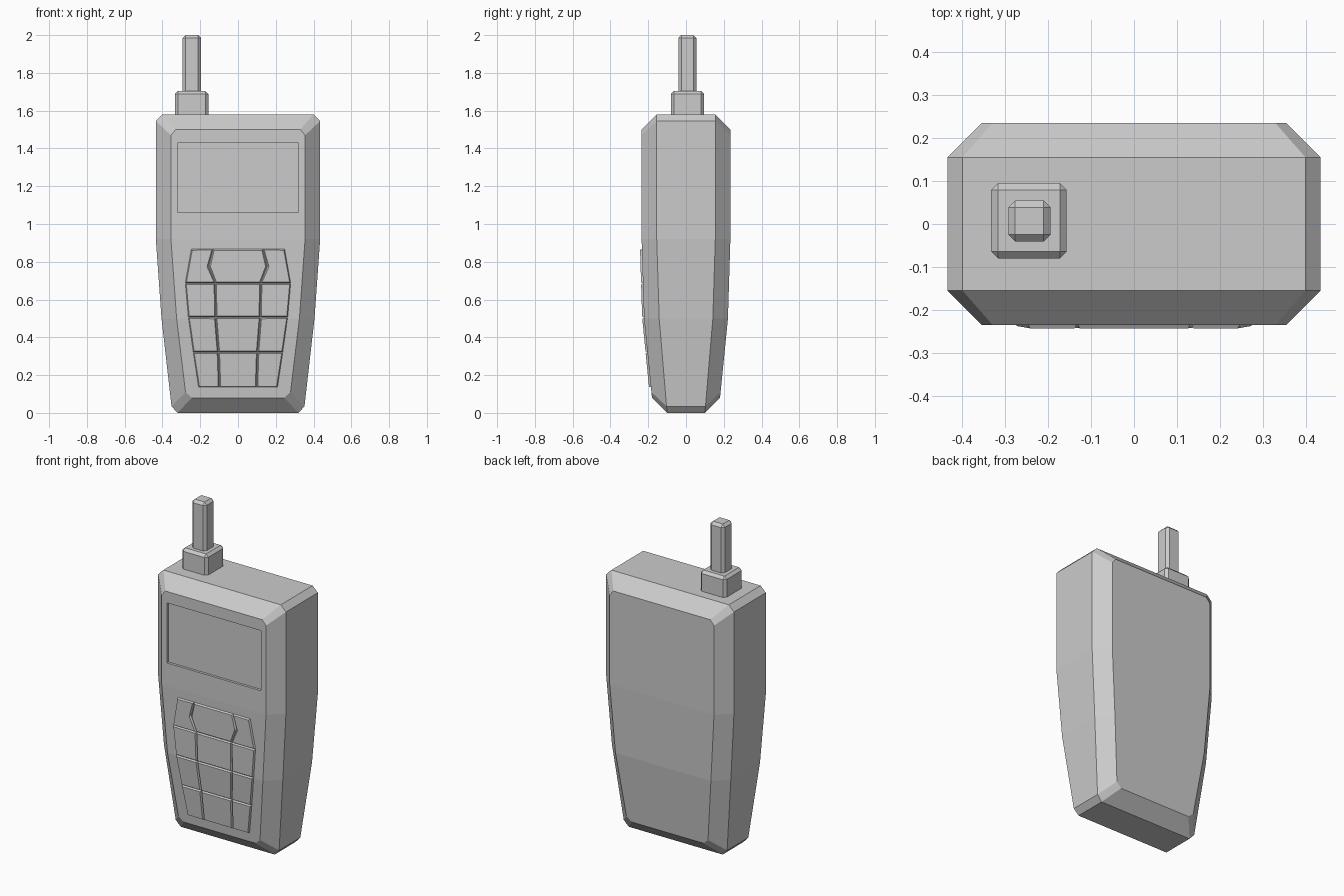
import bpy, bmesh
from mathutils import Vector

if "Cube" in bpy.data.objects:
    bpy.data.objects.remove(bpy.data.objects["Cube"])


def finish(bm, name):
    me = bpy.data.meshes.new(name)
    bm.to_mesh(me)
    bm.free()
    ob = bpy.data.objects.new(name, me)
    bpy.context.collection.objects.link(ob)
    return ob


def box(name, lo, hi, bevel=0):
    bm = bmesh.new()
    bmesh.ops.create_cube(bm, size=1)
    lo, hi = Vector(lo), Vector(hi)
    for v in bm.verts:
        v.co = (lo + hi) / 2 + v.co * (hi - lo)
    if bevel:
        bmesh.ops.bevel(bm, geom=bm.edges[:], offset=bevel, segments=1,
                        affect='EDGES', profile=0.5)
    return finish(bm, name)


# Half outlines (x, half depth, z): side rim and inset front/back face
RIM = [(.40, .155, 1.58), (.435, .155, 1.545), (.435, .155, .92),
       (.405, .142, .5), (.352, .103, .035), (.32, .10, 0)]
FACE = [(.33, .235, 1.5), (.355, .235, 1.47), (.355, .235, .92),
        (.325, .222, .5), (.278, .183, .11), (.245, .18, .08)]


def front_y(z):
    for (_, d0, z0), (_, d1, z1) in zip(FACE, FACE[1:]):
        if z1 <= z <= z0:
            return -(d1 + (d0 - d1) * (z - z1) / (z0 - z1))


# Body: four outlines lofted front to back, faces capped with strips
bm = bmesh.new()
loops = []
for pts, s in ((FACE, -1), (RIM, -1), (RIM, 1), (FACE, 1)):
    right = [bm.verts.new((x, s * d, z)) for x, d, z in pts]
    left = [bm.verts.new((-x, s * d, z)) for x, d, z in pts]
    loops.append(right + left[::-1])
for a, b in zip(loops, loops[1:]):
    for i in range(12):
        j = (i + 1) % 12
        bm.faces.new((a[i], a[j], b[j], b[i]))
for loop in (loops[0], loops[-1]):
    for i in range(5):
        bm.faces.new((loop[i], loop[i + 1], loop[10 - i], loop[11 - i]))
bmesh.ops.recalc_face_normals(bm, faces=bm.faces[:])
body = finish(bm, "body")

# Screen recess
cutter = box("screen_cutter", (-.32, -.4, 1.06), (.32, -.22, 1.43))
cut = body.modifiers.new("screen_recess", 'BOOLEAN')
cut.object = cutter
cut.operation = 'DIFFERENCE'
cut.solver = 'EXACT'
cutter.hide_render = True
cutter.hide_set(True)


# Keypad: raised bevelled keys following the front surface
def key(name, outline):
    bm = bmesh.new()
    f = bm.faces.new([bm.verts.new((x, front_y(z) + .002, z)) for x, z in outline])
    f.normal_update()
    if f.normal.y > 0:
        f.normal_flip()
    bmesh.ops.inset_individual(bm, faces=[f], thickness=.009, depth=.012)
    return finish(bm, name)


# Row boundaries: z, inner column x, outer column x
ROWS = [(.868, .132, .248), (.687, .12, .28), (.506, .118, .264),
        (.322, .104, .238), (.135, .098, .21)]
for r, ((z0, i0, o0), (z1, i1, o1)) in enumerate(zip(ROWS, ROWS[1:])):
    waist = [(.155, .775)] if r == 0 else []
    inner = [(i0, z0)] + waist + [(i1, z1)]
    for s, side in ((-1, "left"), (1, "right")):
        pts = inner + [(o1, z1), (o0, z0)]
        key(f"key_{side}_{r}", [(s * x, z) for x, z in pts])
    key(f"key_middle_{r}", inner + [(-x, z) for x, z in reversed(inner)])

# Antenna socket and rod
box("antenna_base", (-.333, -.08, 1.55), (-.157, .095, 1.705), .016)
box("antenna_rod", (-.293, -.041, 1.66), (-.195, .055, 2.0), .016)
